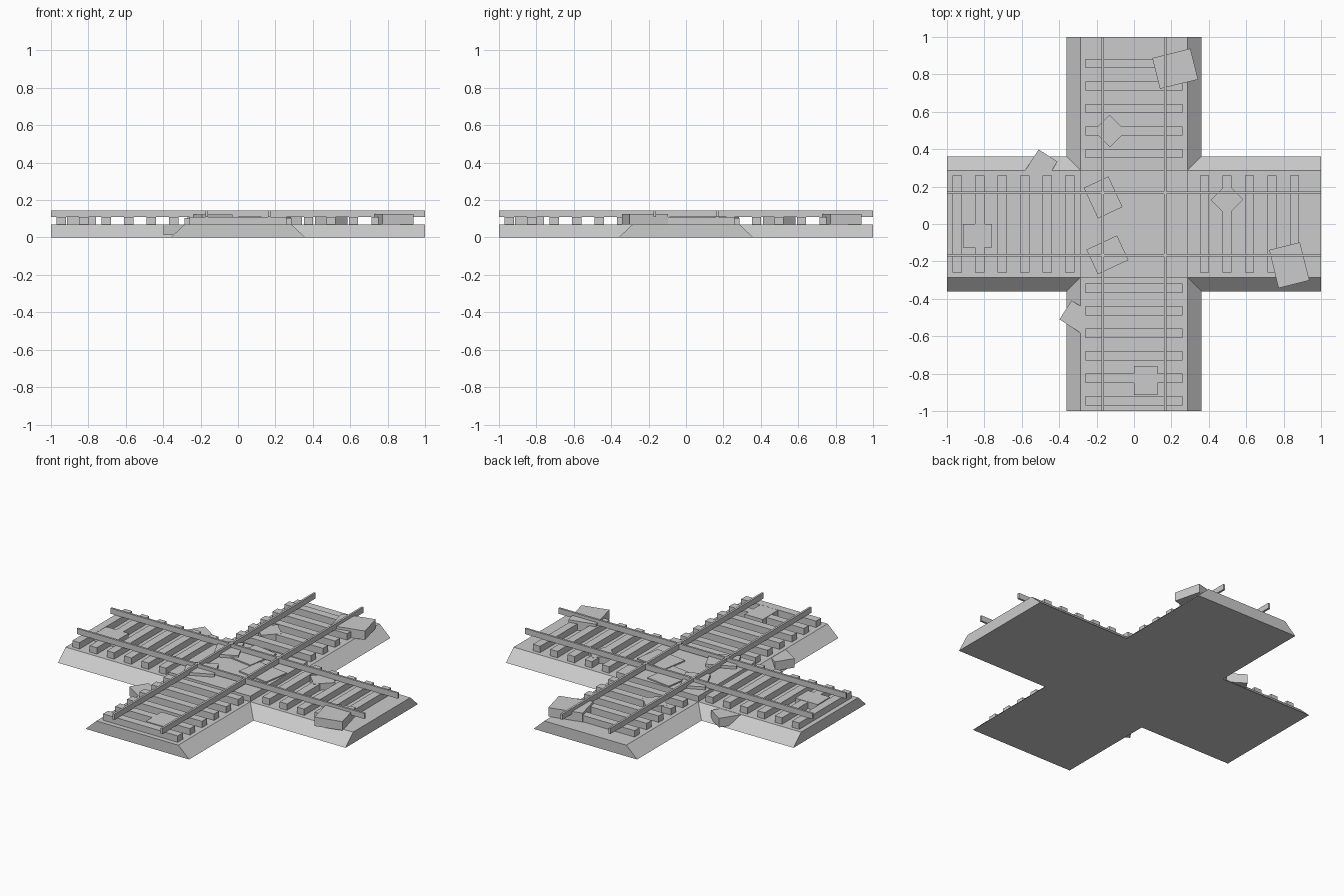
import bpy, bmesh, math
from mathutils import Matrix, Vector

if "Cube" in bpy.data.objects:
    bpy.data.objects.remove(bpy.data.objects["Cube"])

grey = bpy.data.materials.new("plain grey")
grey.diffuse_color = (0.6, 0.6, 0.6, 1)
grey.use_nodes = True
grey.node_tree.nodes["Principled BSDF"].inputs["Base Color"].default_value = grey.diffuse_color


def make_object(name, bm):
    bmesh.ops.recalc_face_normals(bm, faces=bm.faces)
    mesh = bpy.data.meshes.new(name)
    bm.to_mesh(mesh)
    bm.free()
    mesh.materials.append(grey)
    obj = bpy.data.objects.new(name, mesh)
    bpy.context.collection.objects.link(obj)
    return obj


def add_box(bm, center, size, angle=0, turn=0):
    """Box turned by angle about its own centre, then by turn about the origin."""
    mat = (Matrix.Rotation(math.radians(turn), 4, 'Z') @ Matrix.Translation(Vector(center))
           @ Matrix.Rotation(math.radians(angle), 4, 'Z') @ Matrix.Diagonal((*size, 1)))
    bmesh.ops.create_cube(bm, size=1, matrix=mat)


# Gravel bed: cross outline with sloped long sides and upright ends
def cross_ring(bm, w, z):
    ring = []
    for k in range(4):
        rot = Matrix.Rotation(k * math.pi / 2, 3, 'Z')
        ring += [bm.verts.new(rot @ Vector(p)) for p in ((1, -w, z), (1, w, z), (w, w, z))]
    return ring


bm = bmesh.new()
low, high = cross_ring(bm, 0.36, 0), cross_ring(bm, 0.285, 0.07)
for i in range(12):
    j = (i + 1) % 12
    bm.faces.new((low[i], low[j], high[j], high[i]))
for ring in (low, high):
    bm.faces.new([ring[i] for i in (2, 5, 8, 11)])          # centre square
    for k in range(4):
        bm.faces.new([ring[i] for i in (3 * k - 1, 3 * k, 3 * k + 1, 3 * k + 2)])
make_object("gravel_bed", bm)

# Raised deck at the crossing
bm = bmesh.new()
add_box(bm, (0, 0, 0.0875), (0.57, 0.57, 0.035))
make_object("crossing_deck", bm)

# Loose slabs: x, y, length, width, angle, bottom, top
SLABS = [
    (0.165, 0.012, 0.215, 0.17, -9, 0.07, 0.113),
    (-0.165, 0.142, 0.145, 0.18, 25, 0.07, 0.123),
    (0.498, 0.13, 0.12, 0.125, -45, 0.07, 0.112),
    (-0.838, -0.062, 0.155, 0.125, 0, 0.07, 0.112),
    (0.83, -0.22, 0.17, 0.21, 14, 0.07, 0.126),
    (-0.5, 0.303, 0.12, 0.15, -33, 0.012, 0.069),
]

# The same straight track is laid twice, a quarter turn apart
for label, turn in (("across", 0), ("along", 90)):
    bm = bmesh.new()
    for k in range(16):
        x = -0.945 + 0.1202 * k
        if abs(x) > 0.3:                                     # none under the deck
            add_box(bm, (x, 0, 0.09), (0.05, 0.52, 0.04), 0, turn)
    make_object("sleepers_" + label, bm)

    bm = bmesh.new()
    for side in (-1, 1):
        add_box(bm, (0, side * 0.167, 0.1275), (2, 0.013, 0.035), 0, turn)
    make_object("rails_" + label, bm)

    bm = bmesh.new()
    for x, y, length, width, angle, bottom, top in SLABS:
        add_box(bm, (x, y, (bottom + top) / 2), (length, width, top - bottom), angle, turn)
    make_object("loose_slabs_" + label, bm)
